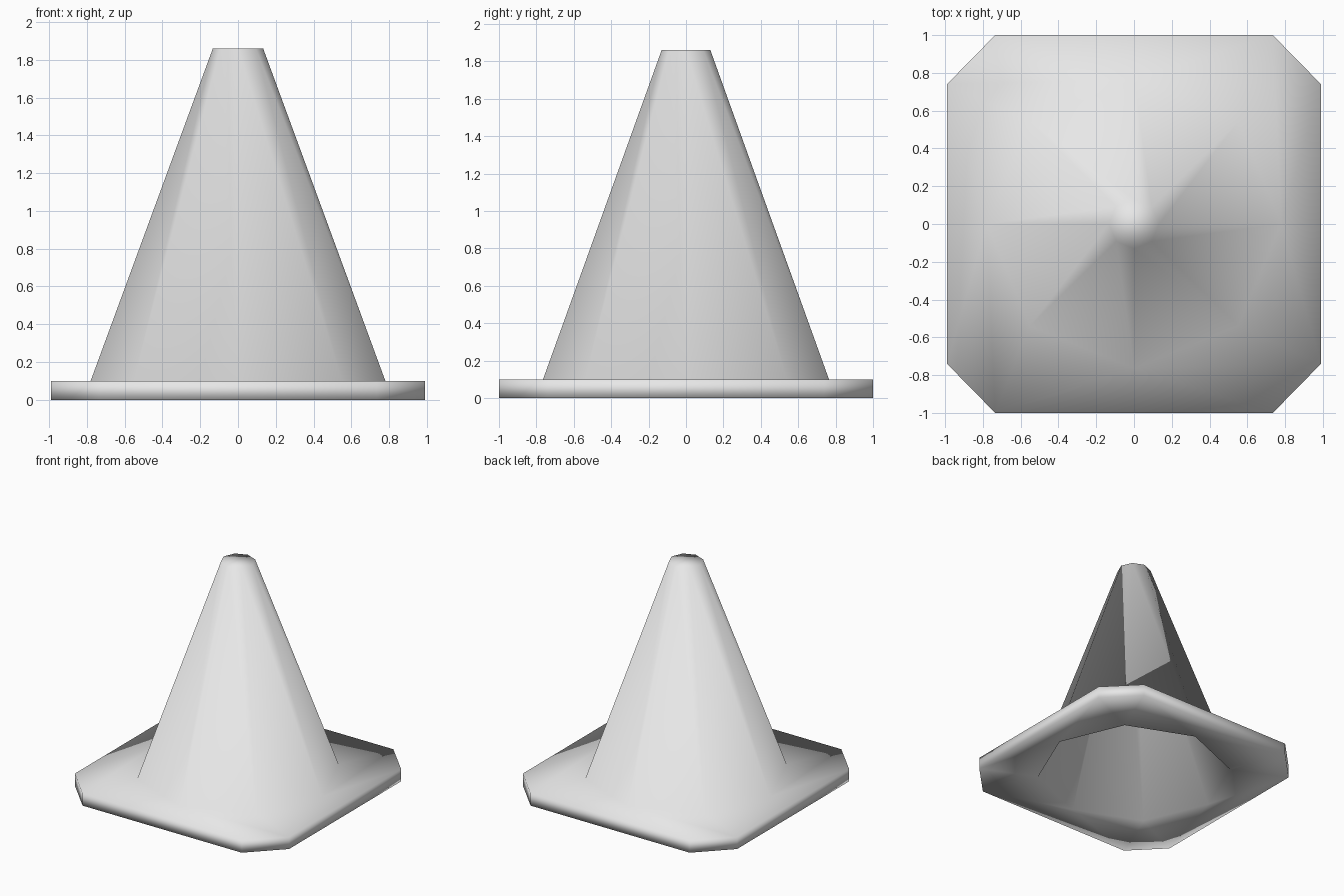
import bpy
import bmesh
from math import cos, sin, pi

cube = bpy.data.objects.get("Cube")
if cube:
    bpy.data.objects.remove(cube, do_unlink=True)

SIDES = 8


def make_material(name, colour):
    mat = bpy.data.materials.new(name)
    mat.use_nodes = True
    mat.diffuse_color = colour
    mat.node_tree.nodes["Principled BSDF"].inputs["Base Color"].default_value = colour
    return mat


def cone_ring(bm, radius, z):
    """Eight-sided ring, slightly narrower from front to back."""
    return [bm.verts.new((radius * cos(2 * pi * i / SIDES),
                          radius * 0.98 * sin(2 * pi * i / SIDES), z))
            for i in range(SIDES)]


def base_ring(bm, z):
    """Square outline with cut corners, counter-clockwise from the right."""
    wide, deep = (0.99, 0.74), (0.735, 1.0)
    points = []
    for sx, sy in ((1, 1), (-1, 1), (-1, -1), (1, -1)):
        corner = [(sx * wide[0], sy * wide[1]), (sx * deep[0], sy * deep[1])]
        points += corner if sx * sy > 0 else corner[::-1]
    return [bm.verts.new((x, y, z)) for x, y in points]


def join_rings(bm, first, second):
    for i in range(SIDES):
        j = (i + 1) % SIDES
        bm.faces.new((first[i], first[j], second[j], second[i]))


bm = bmesh.new()

# Outside from the tip down, under the slab, then up the hollow inside
rings = [
    cone_ring(bm, 0.133, 1.86),
    cone_ring(bm, 0.78, 0.1),
    base_ring(bm, 0.1),
    base_ring(bm, 0.0),
    cone_ring(bm, 0.775, 0.0),
    cone_ring(bm, 0.11, 1.83),
]
for upper, lower in zip(rings, rings[1:]):
    join_rings(bm, upper, lower)

# Closed tip, outside and inside
bm.faces.new(rings[0])
bm.faces.new(rings[-1])
bmesh.ops.recalc_face_normals(bm, faces=bm.faces)

for face in bm.faces:
    face.smooth = True

mesh = bpy.data.meshes.new("traffic_cone")
bm.to_mesh(mesh)
bm.free()
mesh.materials.append(make_material("light_grey", (0.8, 0.8, 0.8, 1.0)))
cone = bpy.data.objects.new("traffic_cone", mesh)
bpy.context.collection.objects.link(cone)
